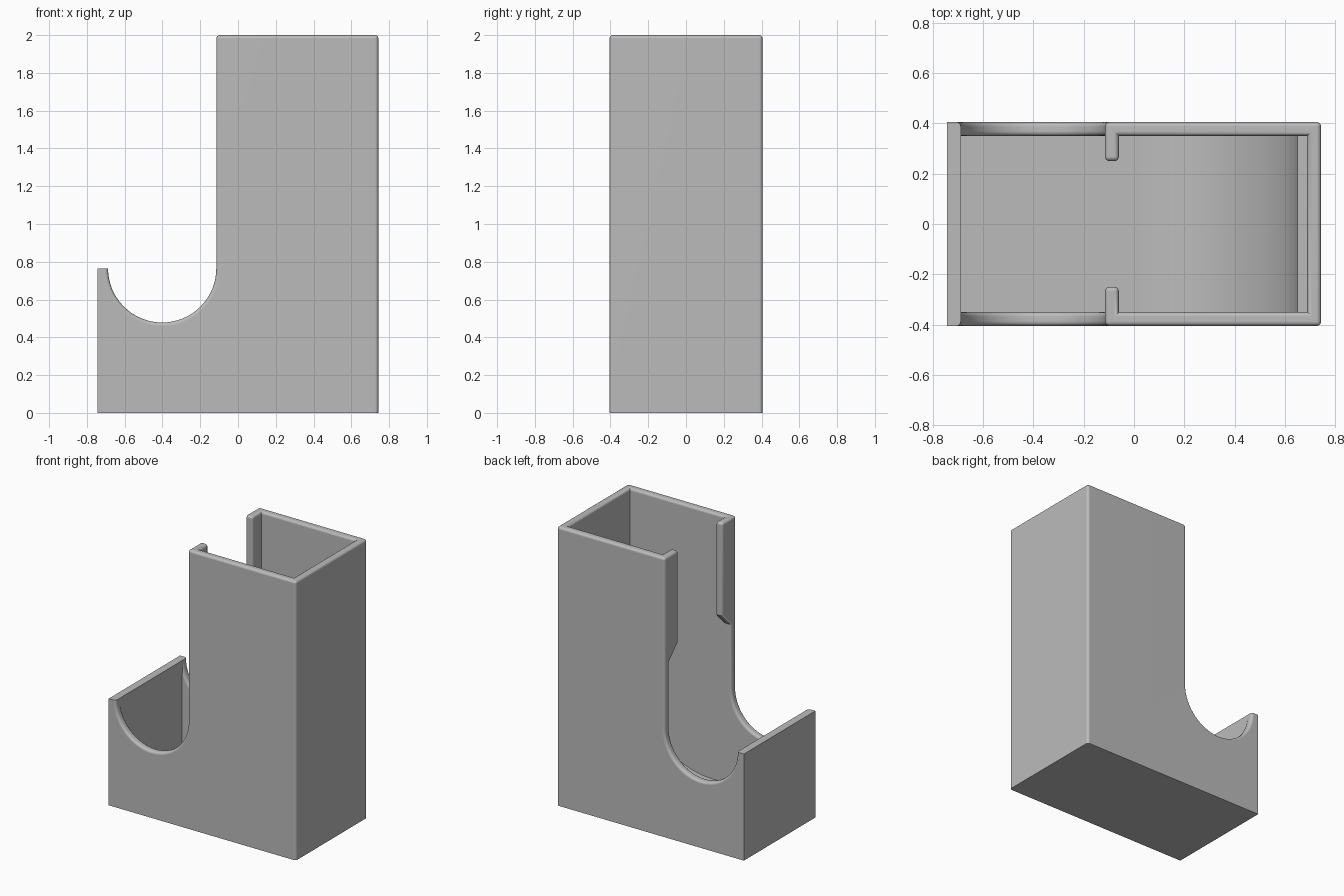
import bpy, bmesh, math
from mathutils import Vector

cube = bpy.data.objects.get("Cube")
if cube:
    bpy.data.objects.remove(cube, do_unlink=True)

# Main sizes
X, Y, H = 0.743, 0.405, 2.0        # half length, half depth, height
WALL = 0.055
INX, INY = X - WALL, Y - WALL      # inner wall planes
FRONT = -0.115                     # open edge of the tower
LIP_X, LIP_Y = FRONT + WALL, 0.25  # inner face and tip of the lips
LOW = 0.765                        # height of the tray end
R = (FRONT + INX) / 2              # scoop radius
CX = FRONT - R                     # scoop centre
FLOOR, RAMP = 0.09, 0.62           # floor height, ramp radius
RAMP_END = 0.65
FILLET = 0.018

grey = bpy.data.materials.new("plain_grey")
grey.use_nodes = True
grey.diffuse_color = (0.5, 0.5, 0.5, 1)
grey.node_tree.nodes["Principled BSDF"].inputs["Base Color"].default_value = (0.5, 0.5, 0.5, 1)


def prism(name, points, axis, half=None, lo=0, hi=0):
    """Extrude a (horizontal, z) outline along the x or y axis."""
    if half is not None:
        lo, hi = -half, half
    place = (lambda u, w, t: (u, t, w)) if axis == "y" else (lambda u, w, t: (t, u, w))
    bm = bmesh.new()
    face = bm.faces.new([bm.verts.new(place(u, w, lo)) for u, w in points])
    out = bmesh.ops.extrude_face_region(bm, geom=[face])
    moved = [g for g in out["geom"] if isinstance(g, bmesh.types.BMVert)]
    bmesh.ops.translate(bm, verts=moved, vec=Vector(place(0, 0, hi - lo)))
    bmesh.ops.recalc_face_normals(bm, faces=bm.faces[:])
    mesh = bpy.data.meshes.new(name)
    bm.to_mesh(mesh)
    bm.free()
    mesh.materials.append(grey)
    obj = bpy.data.objects.new(name, mesh)
    bpy.context.collection.objects.link(obj)
    return obj


def arc(cx, cz, r, start, end, steps):
    angles = [math.radians(start + (end - start) * i / steps) for i in range(steps + 1)]
    return [(cx + r * math.cos(a), cz + r * math.sin(a)) for a in angles]


# Body: tall tower with a scooped tray
body = prism("dispenser_body",
             [(-X, 0), (X, 0), (X, H), (FRONT, H)]
             + arc(CX, LOW, R, 0, -180, 32) + [(-X, LOW)], "y", Y)

# Hollow of the tower, with a curved ramp at the bottom
tower_cut = prism("tower_cutter",
                  [(LIP_X, FLOOR)]
                  + arc(RAMP_END - RAMP, FLOOR + RAMP, RAMP, -90, 0, 24)
                  + [(INX, FLOOR + RAMP), (INX, 3), (LIP_X, 3)], "y", INY)

# Opening between the lips, flaring to the full width below them
half = [(INY, FLOOR), (INY, 1.235), (LIP_Y, 1.335), (LIP_Y, 3)]
opening_cut = prism("opening_cutter",
                    half + [(-y, z) for y, z in reversed(half)], "x", lo=-1, hi=0)

cutters = [tower_cut, opening_cut]
for cutter in cutters:
    cutter.hide_render = True
    mod = body.modifiers.new(cutter.name, "BOOLEAN")
    mod.operation = "DIFFERENCE"
    mod.solver = "EXACT"
    mod.object = cutter
bpy.context.view_layer.update()
graph = bpy.context.evaluated_depsgraph_get()
carved = bpy.data.meshes.new_from_object(body.evaluated_get(graph))
body.modifiers.clear()
body.data = carved
for cutter in cutters:
    bpy.data.objects.remove(cutter, do_unlink=True)


# Round the rims, the scoop edges and the outer tower corners
def near(a, b):
    return abs(a - b) < 0.002


def on_scoop(p):
    if p.z > LOW - 0.002 and near(p.x, FRONT):
        return True
    return p.z < LOW + 0.002 and near(math.hypot(p.x - CX, p.z - LOW), R)


def rounded(edge):
    if len(edge.link_faces) != 2 or edge.calc_face_angle(0) < 0.5 or not edge.is_convex:
        return False
    ps = [v.co for v in edge.verts]
    if all(near(p.z, H) for p in ps):
        return True
    if all(near(p.x, X) for p in ps):
        return abs(ps[0].z - ps[1].z) > 0.5
    if all(near(p.x, LIP_X) and near(abs(p.y), LIP_Y) for p in ps):
        return True
    tray_top = all(p.x < -INX + 0.002 and near(p.z, LOW) for p in ps)
    return all(on_scoop(p) for p in ps) and not tray_top


bm = bmesh.new()
bm.from_mesh(carved)
bmesh.ops.remove_doubles(bm, verts=bm.verts[:], dist=0.0002)
bmesh.ops.dissolve_limit(bm, angle_limit=math.radians(0.5),
                         verts=bm.verts[:], edges=bm.edges[:])
bmesh.ops.recalc_face_normals(bm, faces=bm.faces[:])
bm.normal_update()
bmesh.ops.bevel(bm, geom=[e for e in bm.edges if rounded(e)], offset=FILLET,
                offset_type="OFFSET", segments=4, profile=0.5, affect="EDGES",
                clamp_overlap=False)
for f in bm.faces:
    f.material_index = 0
bm.to_mesh(carved)
bm.free()
if not carved.materials:
    carved.materials.append(grey)

# End wall of the tray, set between the side walls
prism("tray_end_wall", [(-X, 0), (-INX, 0), (-INX, LOW), (-X, LOW)], "y", Y - 0.02)

# Smooth fillets, flat walls
bpy.ops.object.select_all(action="DESELECT")
body.select_set(True)
bpy.context.view_layer.objects.active = body
bpy.ops.object.shade_smooth_by_angle(angle=math.radians(30))
weighted = body.modifiers.new("even_shading", "WEIGHTED_NORMAL")
weighted.keep_sharp = True
